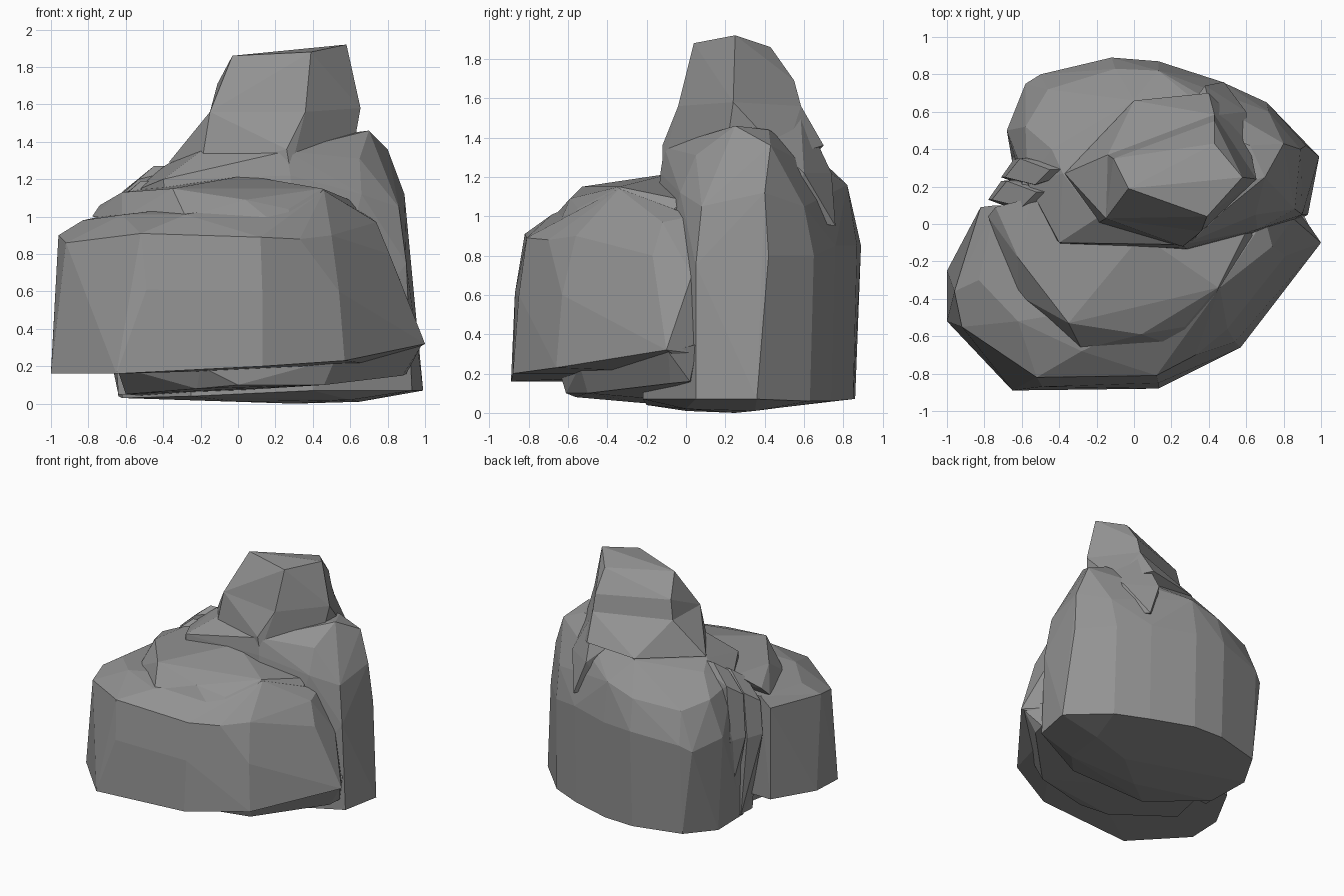
import bpy, bmesh

# Dark grey stone
stone = bpy.data.materials.new("stone")
stone.diffuse_color = (.29, .29, .29, 1)


def rock(name, *rings):
    """Faceted stone: convex hull around a stack of point rings."""
    bm = bmesh.new()
    for ring in rings:
        for p in ring:
            bm.verts.new(p)
    res = bmesh.ops.convex_hull(bm, input=bm.verts[:])
    junk = {g for g in res["geom_interior"] + res["geom_unused"]
            if isinstance(g, bmesh.types.BMVert)}
    bmesh.ops.delete(bm, geom=list(junk), context='VERTS')
    bmesh.ops.dissolve_limit(bm, angle_limit=0.06, verts=bm.verts[:], edges=bm.edges[:])
    bmesh.ops.recalc_face_normals(bm, faces=bm.faces[:])
    me = bpy.data.meshes.new(name)
    bm.to_mesh(me)
    bm.free()
    me.materials.append(stone)
    ob = bpy.data.objects.new(name, me)
    bpy.context.collection.objects.link(ob)
    return ob


# Wide boulder in front
rock("front_boulder",
     [(-1, -.52, .16), (-.65, -.89, .16), (.13, -.88, .20), (.57, -.66, .23),
      (1, -.10, .32), (.89, .06, .3), (.8, .1, .2), (-.82, .09, .18), (-1, -.25, .17)],
     [(-.49, -.87, .61), (.13, -.85, .6), (.54, -.63, .6), (-.98, -.3, .6)],
     [(-.96, -.36, .90), (-.92, -.55, .86), (-.52, -.82, .91), (.12, -.81, .89),
      (.33, -.70, .88), (.50, -.56, .9), (.81, -.17, .80), (.85, .03, .7),
      (-.82, .09, .92)],
     [(-.83, -.30, .98), (-.62, -.52, 1.01), (-.28, -.68, 1.01), (.1, -.69, .97),
      (-.74, .10, 1.0), (.74, -.12, .97), (.70, .03, 1.0), (.4, 0, 1.05),
      (.46, -.34, 1.14)])

# Slab lying on the front boulder
rock("front_top_slab",
     [(-.62, -.38, .99), (-.28, -.67, 1.0), (.31, -.68, .87), (.66, -.2, .94),
      (-.78, .04, 1.0), (.6, .05, .9)],
     [(-.74, .09, 1.06), (-.62, -.18, 1.13), (-.35, -.53, 1.15), (.04, -.59, 1.09),
      (.27, -.55, 1.04), (.45, -.34, 1.15), (.04, -.06, 1.22), (.62, .0, 1.08),
      (-.55, .14, 1.14)])

# Low stone under the front boulder
rock("lower_wedge",
     [(-.60, -.22, .05), (-.22, -.56, .08), (.0, -.61, .10), (.46, -.50, .10),
      (.88, -.08, .15), (.9, .02, .16), (-.5, .2, .04)],
     [(-.65, -.4, .2), (-.2, -.64, .2), (.52, -.54, .24), (.98, -.09, .31),
      (.9, .06, .35), (-.6, .2, .3)])

# Tall boulder behind
rock("back_boulder",
     [(.0, .0, .01), (.3, .25, 0), (.65, .35, .01), (.1, .55, .03), (.6, .0, .02)],
     [(.99, .36, .07), (.93, .05, .07), (.4, -.22, .07), (-.25, -.2, .04),
      (-.62, .15, .03), (-.64, .5, .04), (-.5, .76, .07), (-.12, .86, .07),
      (.13, .85, .07), (.47, .74, .06), (.72, .63, .06)],
     [(.92, .42, .8), (.71, .65, .8), (.47, .76, .85), (.13, .87, .85),
      (-.12, .89, .85), (-.50, .80, .80), (-.58, .75, .75), (-.68, .50, .8),
      (-.63, .33, .85), (.9, .05, .75)],
     [(.89, .40, 1.12), (.86, .08, 1.05), (.72, .6, 1.05), (.13, .82, 1.16),
      (-.1, .83, 1.09), (-.46, .72, 1.04), (-.58, .52, 1.09), (-.57, .22, 1.13),
      (.28, -.13, 1.22), (.66, -.03, 1.12)],
     [(.80, .43, 1.36), (.70, .25, 1.46), (.62, .42, 1.44), (.65, .05, 1.31),
      (.26, -.11, 1.35), (-.40, -.1, 1.20), (-.2, .03, 1.35), (-.44, .40, 1.23),
      (-.38, .27, 1.28), (0, .66, 1.31)])

# Peak: broad foot, then the upper block
waist = [(-.15, .03, 1.56), (.36, -.04, 1.56), (.655, .24, 1.58), (.43, .585, 1.56),
         (-.14, .37, 1.56)]
rock("peak_foot",
     [(-.20, .0, 1.25), (.28, -.12, 1.24), (.26, -.12, 1.36), (.63, .22, 1.44),
      (-.37, .27, 1.29), (0, .66, 1.32), (.40, .70, 1.36), (.6, .5, 1.3)],
     waist)
rock("peak", waist,
     [(.43, .55, 1.69), (-.11, .35, 1.71)],
     [(-.03, .19, 1.86), (.39, .04, 1.88), (.58, .25, 1.92), (.43, .43, 1.86)])

# Pointed rib running down the back from the peak
rock("back_rib",
     [(.48, .76, .95), (.3, .6, 1.0), (.6, .5, 1.0)],
     [(.38, .74, 1.22), (.60, .60, 1.22), (.42, .58, 1.56), (.62, .4, 1.4),
      (.2, .5, 1.4)])

# Thin upright flakes wedged in the left side gap
for name, x, y, top in (("left_flake_outer", -.66, .13, 1.12),
                        ("left_flake_inner", -.59, .25, 1.20)):
    rock(name,
         [(x + .04, y - .06, .05), (x + .02, y + .08, .05), (x + .4, y, .1),
          (x + .4, y + .1, .1)],
         [(x - .12, y, .72), (x - .05, y + .10, .7), (x + .4, y + .14, .8)],
         [(x - .1, y, top - .14), (x - .02, y + .10, top - .06),
          (x + .06, y - .04, top), (x + .14, y + .04, top + .07),
          (x + .35, y + .05, top + .07)])

# Core stone filling the cleft behind the flakes
rock("cleft_filler",
     [(-.64, .06, .05), (-.62, .4, .05), (-.3, .1, .05), (-.3, .4, .05)],
     [(-.68, .06, .7), (-.65, .36, .7)],
     [(-.62, .08, 1.08), (-.58, .34, 1.12), (-.3, .1, 1.2), (-.3, .3, 1.2)])
